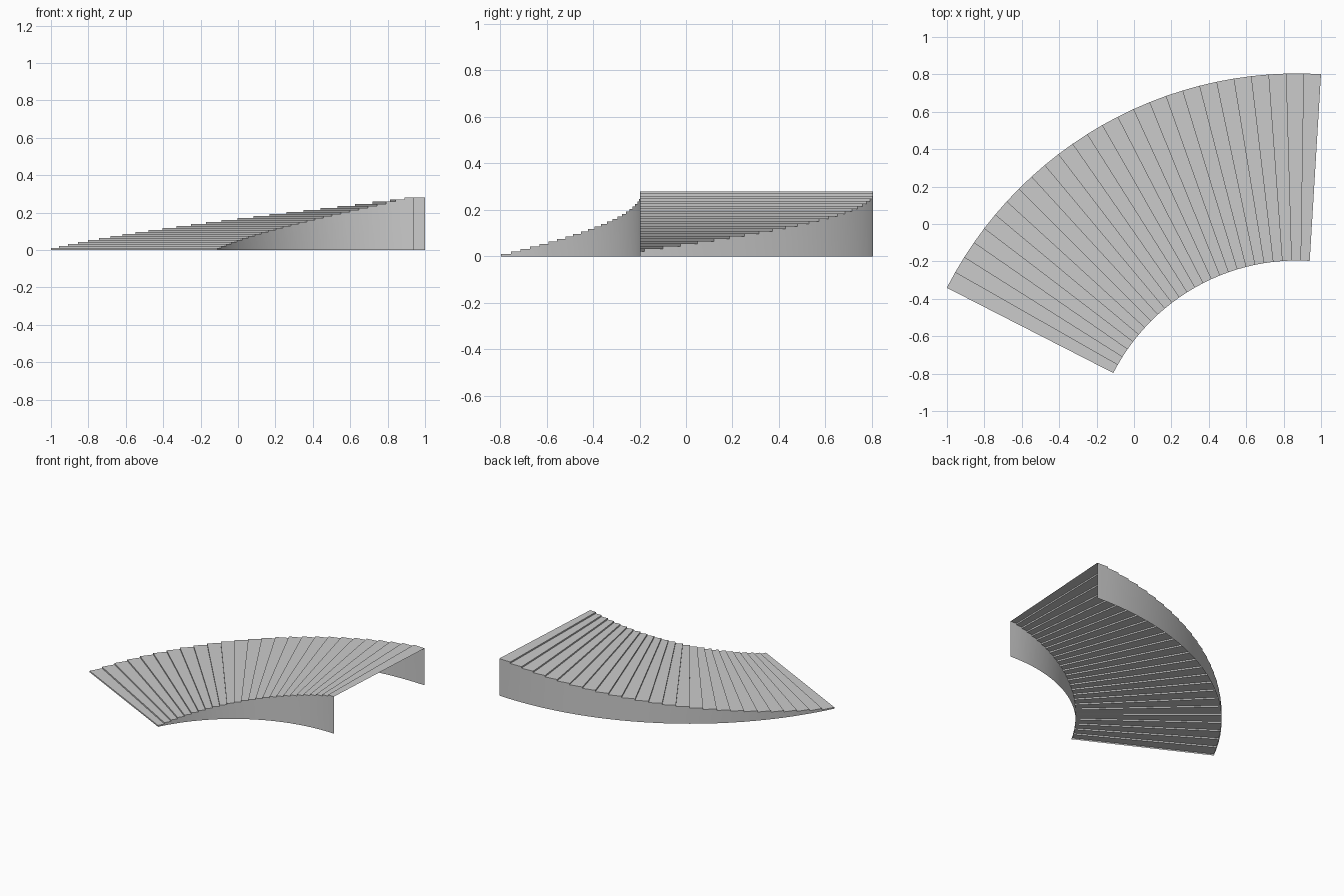
import bpy, bmesh
from math import cos, sin, radians

if "Cube" in bpy.data.objects:
    bpy.data.objects.remove(bpy.data.objects["Cube"])

STEPS = 26
HEIGHT = 0.28
CX, CY = 0.873, -1.30
R_IN, R_OUT = 1.105, 2.105
A0, A1 = radians(152.9), radians(86.55)
RISE = HEIGHT / STEPS


def point(r, i, level):
    a = A0 + (A1 - A0) * i / STEPS
    return (CX + r * cos(a), CY + r * sin(a), level * RISE)


def build(name, faces, smooth=False):
    bm = bmesh.new()
    for f in faces:
        bm.faces.new([bm.verts.new(p) for p in f])
    bmesh.ops.remove_doubles(bm, verts=bm.verts, dist=1e-5)
    mesh = bpy.data.meshes.new(name)
    bm.to_mesh(mesh)
    bm.free()
    ob = bpy.data.objects.new(name, mesh)
    bpy.context.collection.objects.link(ob)
    if smooth:
        bpy.ops.object.select_all(action='DESELECT')
        ob.select_set(True)
        bpy.context.view_layer.objects.active = ob
        bpy.ops.object.shade_smooth_by_angle(angle=radians(30))
    return ob


# Folded sheet of risers and treads, open underneath
flight = []
for i in range(STEPS):
    flight.append([point(R_IN, i, i), point(R_OUT, i, i),
                   point(R_OUT, i, i + 1), point(R_IN, i, i + 1)])
    flight.append([point(R_IN, i, i + 1), point(R_OUT, i, i + 1),
                   point(R_OUT, i + 1, i + 1), point(R_IN, i + 1, i + 1)])
build("stair_treads_and_risers", flight)


# Curved side walls with a stepped top edge, down to the ground
def side_wall(name, r, flip):
    faces = []
    for i in range(STEPS):
        f = [point(r, i, 0), point(r, i + 1, 0), point(r, i + 1, i + 1), point(r, i, i + 1)]
        if i > 0:
            f.append(point(r, i, i))
        faces.append(f[::-1] if flip else f)
    build(name, faces, smooth=True)


side_wall("inner_wall", R_IN, False)
side_wall("outer_wall", R_OUT, True)
